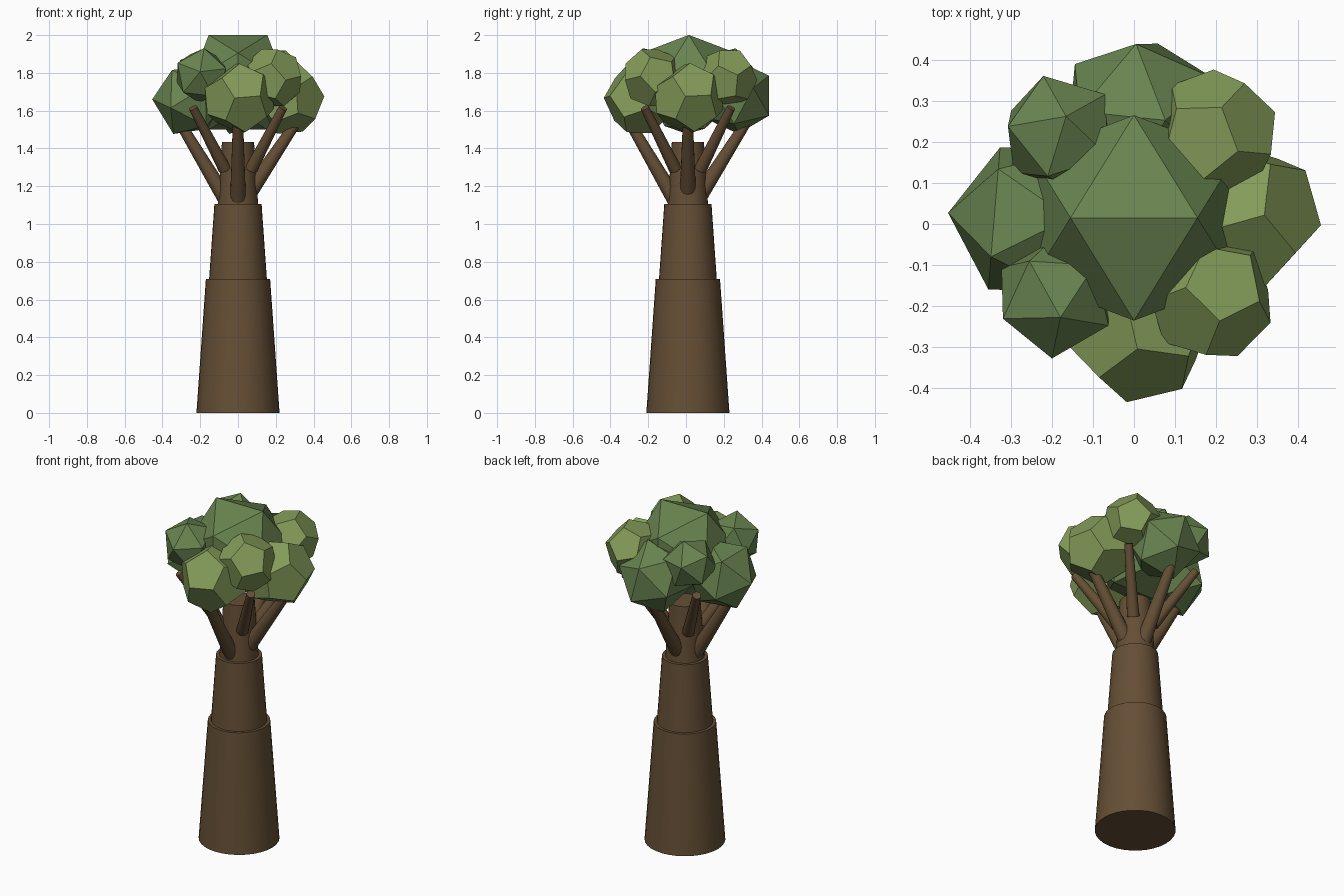
import bpy, bmesh, math
from mathutils import Vector, Matrix

default = bpy.data.objects.get("Cube")
if default:
    bpy.data.objects.remove(default, do_unlink=True)


def material(name, rgb):
    mat = bpy.data.materials.new(name)
    mat.use_nodes = True
    mat.diffuse_color = (*rgb, 1)
    mat.node_tree.nodes["Principled BSDF"].inputs["Base Color"].default_value = (*rgb, 1)
    return mat


bark = material("bark", (0.13, 0.078, 0.036))
light_leaf = material("light_leaf", (0.23, 0.33, 0.10))
dark_leaf = material("dark_leaf", (0.14, 0.23, 0.08))


def finish(name, bm, mat):
    bmesh.ops.recalc_face_normals(bm, faces=bm.faces[:])
    mesh = bpy.data.meshes.new(name)
    bm.to_mesh(mesh)
    bm.free()
    mesh.materials.append(mat)
    obj = bpy.data.objects.new(name, mesh)
    bpy.context.collection.objects.link(obj)
    return obj


def limb(name, start, end, r_start, r_end, sides):
    """Tapered, capped cylinder between two points."""
    start, end = Vector(start), Vector(end)
    axis = end - start
    bm = bmesh.new()
    turn = axis.to_track_quat('Z', 'Y').to_matrix().to_4x4()
    bmesh.ops.create_cone(bm, cap_ends=True, segments=sides, radius1=r_start,
                          radius2=r_end, depth=axis.length,
                          matrix=Matrix.Translation((start + end) / 2) @ turn)
    obj = finish(name, bm, bark)
    bpy.ops.object.select_all(action='DESELECT')
    obj.select_set(True)
    bpy.context.view_layer.objects.active = obj
    bpy.ops.object.shade_smooth_by_angle(angle=math.radians(35))


def clump(name, center, radius, axis, toward, twelve_faced=False):
    """Icosahedron with a corner on axis and a neighbour toward the second
    direction, or its twelve-faced dual placed by its face normals."""
    z = Vector(axis).normalized()
    y = z.cross(Vector(toward)).normalized()
    frame = Matrix((y.cross(z), y, z)).transposed().to_4x4()
    bm = bmesh.new()
    bmesh.ops.create_icosphere(bm, subdivisions=1, radius=1)
    if twelve_faced:
        corners = [f.calc_center_median().normalized() for f in bm.faces]
        rings = []
        for v in bm.verts:
            n = v.co.normalized()
            u = n.orthogonal().normalized()
            w = n.cross(u)
            ring = [f.index for f in v.link_faces]
            rings.append(sorted(ring, key=lambda i: math.atan2(corners[i].dot(w), corners[i].dot(u))))
        bm.free()
        bm = bmesh.new()
        verts = [bm.verts.new(c) for c in corners]
        for ring in rings:
            bm.faces.new([verts[i] for i in ring])
    bm.transform(Matrix.Translation(center) @ frame @ Matrix.Scale(radius, 4))
    finish(name, bm, light_leaf if twelve_faced else dark_leaf)


# Stepped trunk
MID_Y = 0.01
for name, z0, z1, r0, r1 in (("trunk_base", 0, 0.71, 0.22, 0.17),
                             ("trunk_middle", 0.65, 1.105, 0.157, 0.125),
                             ("trunk_top", 1.05, 1.435, 0.11, 0.085)):
    limb(name, (0, MID_Y, z0), (0, MID_Y, z1), r0, r1, 32)

# Four thick lower branches
for name, dx, dy, z in (("front", 0, -1, 1.13), ("back", 0, 1, 1.16),
                        ("left", 1, 0, 1.18), ("right", -1, 0, 1.14)):
    limb(name + "_branch", (0.07 * dx, MID_Y + 0.07 * dy, z),
         (0.31 * dx, MID_Y + 0.31 * dy, 1.54), 0.042, 0.027, 16)

# Four thin diagonal branches
for side, sx in (("left", 1), ("right", -1)):
    for end, sy in (("front", -1), ("back", 1)):
        limb(f"{end}_{side}_upper_branch", (0.07 * sx, MID_Y + 0.067 * sy, 1.29),
             (0.238 * sx, MID_Y + 0.228 * sy, 1.615), 0.034, 0.023, 16)

# Dark triangular-faced foliage
clump("crown_foliage", (0, 0.015, 1.75), 0.295, (1, 0, 1.618), (-1, 0, 1.618))
clump("right_foliage", (-0.25, 0.01, 1.66), 0.205, (-0.204, 0.017, 0), (-0.07, 0.131, 0.15))
clump("back_foliage", (0.015, 0.265, 1.675), 0.207, (-0.01, 0.174, 0.11), (0.046, 0.176, -0.11))
clump("back_right_foliage", (-0.182, 0.221, 1.787), 0.15, (0.016, 0.042, 0.143), (-0.04, 0.142, 0.032))
clump("front_right_foliage", (-0.193, -0.177, 1.787), 0.153, (0.013, -0.05, 0.14), (-0.134, -0.055, 0.063))

# Light five-sided-faced foliage
clump("left_foliage", (0.263, 0.015, 1.665), 0.195, (0.783, 0.194, 0.59), (-0.071, 0.047, 0.079), True)
clump("front_foliage", (0.008, -0.242, 1.665), 0.195, (0.15, -0.815, 0.56), (0.047, 0.071, 0.079), True)
clump("front_left_foliage", (0.185, -0.175, 1.775), 0.163, (0.27, 0.25, 0.93), (0.011, 0.097, -0.029), True)
clump("back_left_foliage", (0.195, 0.218, 1.775), 0.16, (-0.25, -0.1, 0.96), (-0.086, 0.026, -0.02), True)
